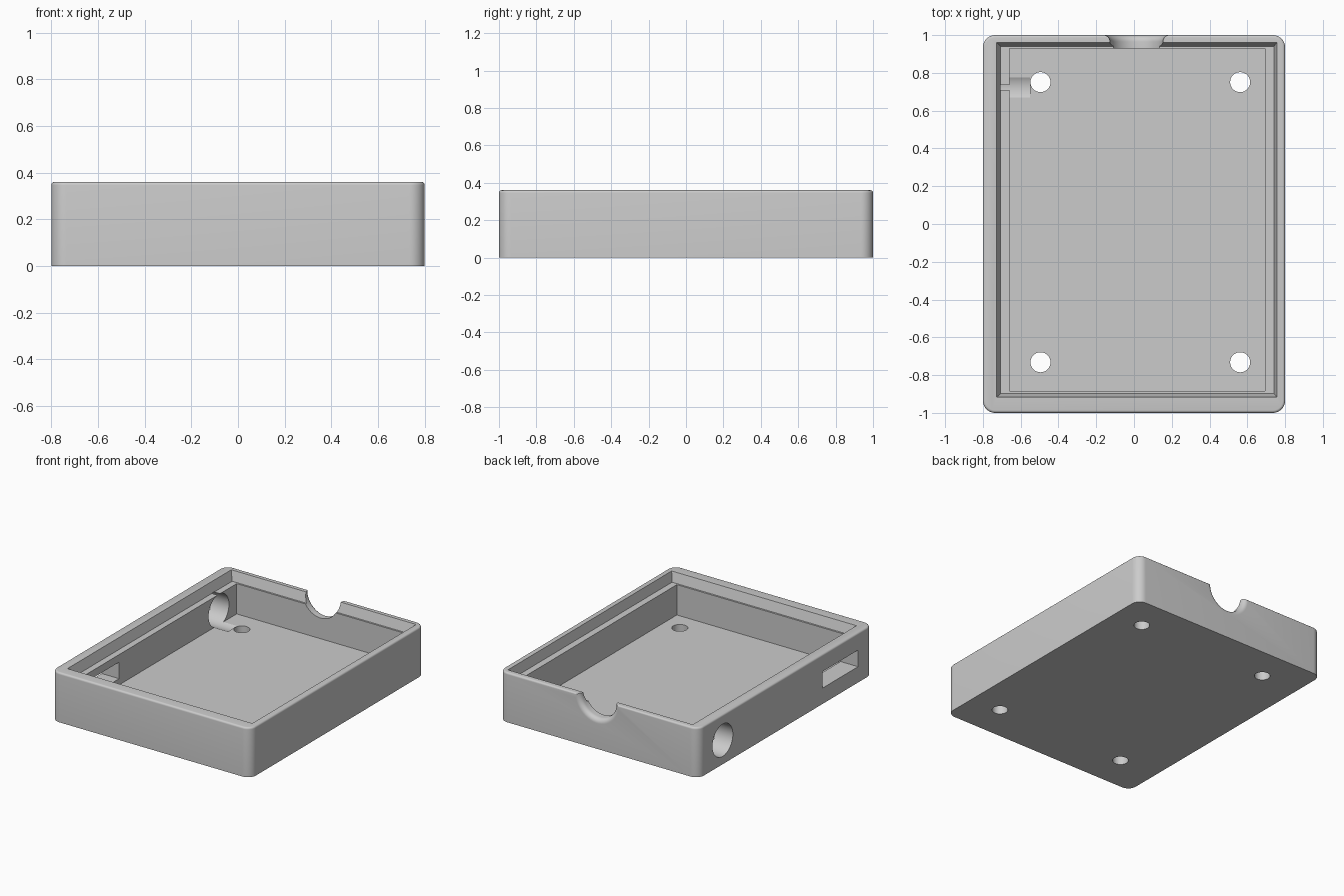
import bpy, bmesh, math
from mathutils import Matrix, Vector

old = bpy.data.objects.get("Cube")
if old:
    bpy.data.objects.remove(old, do_unlink=True)

HEIGHT, LEDGE, FLOOR = 0.36, 0.29, 0.07

grey = bpy.data.materials.new("plain grey")
grey.use_nodes = True
colour = (0.6, 0.6, 0.6, 1)
grey.diffuse_color = colour
grey.node_tree.nodes["Principled BSDF"].inputs["Base Color"].default_value = colour


def to_object(name, bm):
    bmesh.ops.recalc_face_normals(bm, faces=bm.faces)
    mesh = bpy.data.meshes.new(name)
    bm.to_mesh(mesh)
    bm.free()
    mesh.materials.append(grey)
    obj = bpy.data.objects.new(name, mesh)
    bpy.context.collection.objects.link(obj)
    return obj


def loft(name, rings):
    """Closed solid through rings of equal point count."""
    bm = bmesh.new()
    loops = [[bm.verts.new(p) for p in ring] for ring in rings]
    for a, b in zip(loops, loops[1:]):
        for i in range(len(a)):
            j = (i + 1) % len(a)
            bm.faces.new((a[i], a[j], b[j], b[i]))
    bm.faces.new(loops[0][::-1])
    bm.faces.new(loops[-1])
    return to_object(name, bm)


def rectangle(x0, x1, y0, y1, z):
    return [(x0, y0, z), (x1, y0, z), (x1, y1, z), (x0, y1, z)]


def rounded_rectangle(inset, z, radius=0.065, steps=10):
    ring = []
    for k, (sx, sy) in enumerate([(1, 1), (-1, 1), (-1, -1), (1, -1)]):
        for i in range(steps + 1):
            a = math.pi / 2 * (k + i / steps)
            ring.append((sx * (0.8 - radius) + (radius - inset) * math.cos(a),
                         sy * (1 - radius) + (radius - inset) * math.sin(a), z))
    return ring


def circle(centre, radius, axis, steps=48):
    turn = Vector((0, 0, 1)).rotation_difference(Vector(axis)).to_matrix()
    return [Vector(centre) + turn @ Vector((radius * math.cos(a), radius * math.sin(a), 0))
            for a in (math.tau * (i + 0.5) / steps for i in range(steps))]


# Outer block with rounded corners and a softened top rim
rim = 0.014
rings = [rounded_rectangle(0, 0)]
for i in range(6):
    a = math.pi / 2 * i / 5
    rings.append(rounded_rectangle(rim * (1 - math.cos(a)), HEIGHT - rim + rim * math.sin(a)))
tray = loft("enclosure_tray", rings)

cutters = []

# Main cavity
cutters.append(loft("cavity_cutter", [rectangle(-0.66, 0.693, -0.885, 0.928, z)
                                      for z in (FLOOR, 0.5)]))

# Sloping lid recess, continued above the rim
cutters.append(loft("lid_recess_cutter", [
    rectangle(-0.706 - 0.021 * t, 0.741 + 0.016 * t, -0.898 - 0.019 * t, 0.941 + 0.02 * t,
              LEDGE + (HEIGHT - LEDGE) * t) for t in (0, 1.3)]))

# Mounting holes in the floor
for x in (-0.495, 0.562):
    for y in (-0.732, 0.751):
        cutters.append(loft("mounting_hole_cutter",
                            [circle((x, y, z), 0.053, (0, 0, 1)) for z in (-0.1, 0.2)]))

# Round port and rectangular slot in the right wall
cutters.append(loft("round_port_cutter",
                    [circle((x, 0.722, 0.174), 0.117, (1, 0, 0)) for x in (-0.9, -0.55)]))
cutters.append(loft("slot_cutter", [rectangle(-0.9, -0.55, -0.83, -0.42, z)
                                    for z in (0.115, 0.235)]))

# Cable notch in the back wall, flared at the outer face
flare = 0.035
notch = [(0.85, 0.14)]
for i in range(9):
    a = math.pi / 2 * i / 8
    notch.append((1 - flare + flare * math.sin(a), 0.14 + flare * (1 - math.cos(a))))
notch.append((1.1, 0.14 + flare))
cutters.append(loft("cable_notch_cutter",
                    [circle((0.013, y, HEIGHT), r, (0, 1, 0)) for y, r in notch]))

# Cut the openings, then remove the cutters
bpy.ops.object.select_all(action='DESELECT')
bpy.context.view_layer.objects.active = tray
tray.select_set(True)
for cutter in cutters:
    cutter.hide_render = True
    cut = tray.modifiers.new(cutter.name, 'BOOLEAN')
    cut.operation = 'DIFFERENCE'
    cut.solver = 'EXACT'
    cut.object = cutter
    bpy.ops.object.modifier_apply(modifier=cut.name)
    bpy.data.objects.remove(cutter, do_unlink=True)

bpy.ops.object.shade_smooth_by_angle(angle=math.radians(30))
